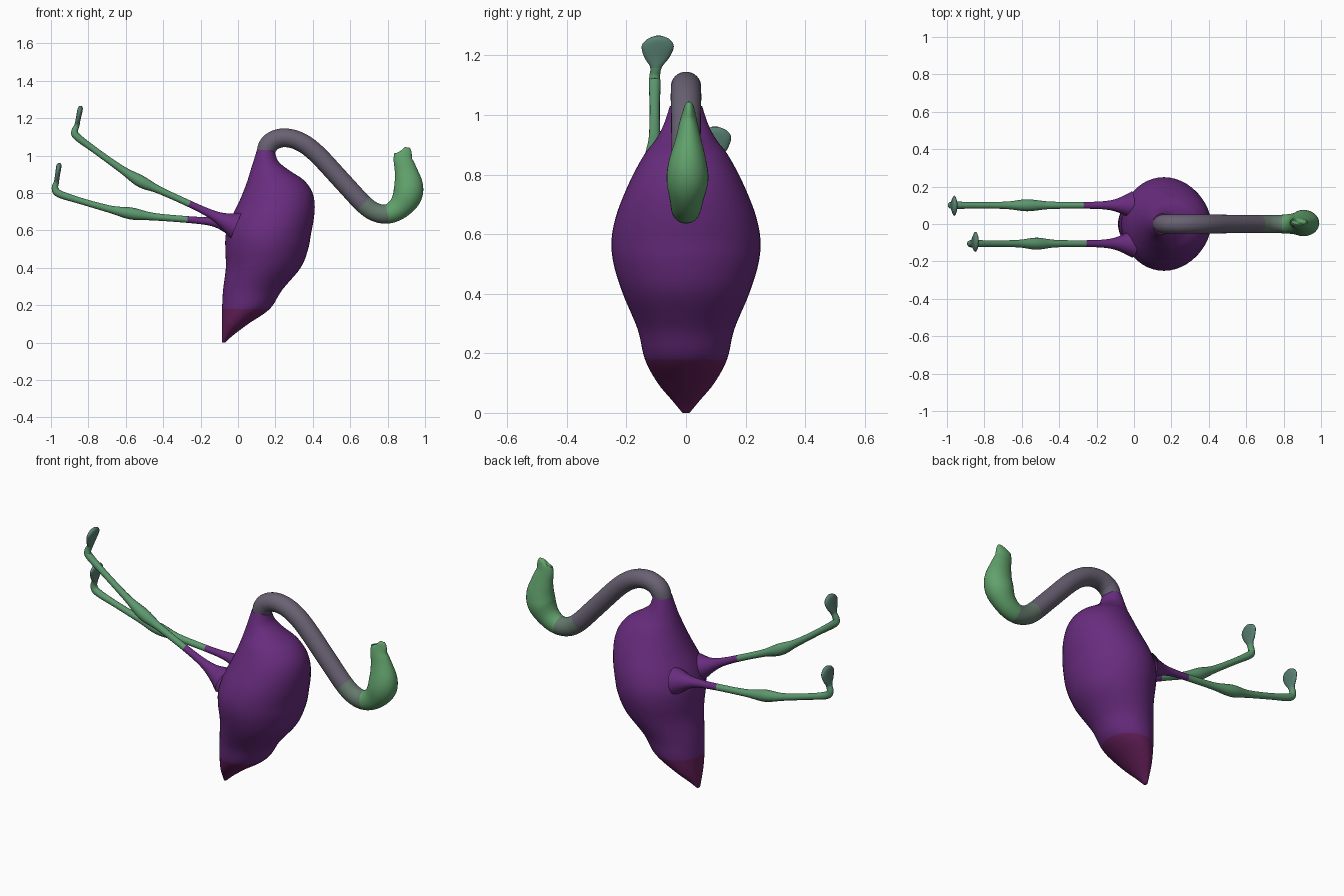
import bpy, bmesh, math
from mathutils import Vector


def material(name, rgb):
    m = bpy.data.materials.new(name)
    m.diffuse_color = (*rgb, 1)
    return m


purple = material("purple", (0.14, 0.025, 0.21))
magenta = material("magenta", (0.14, 0.015, 0.11))
grey = material("grey_violet", (0.14, 0.12, 0.17))
grey_green = material("grey_green", (0.13, 0.19, 0.15))
green = material("green", (0.12, 0.36, 0.15))
leg_green = material("leg_green", (0.11, 0.32, 0.16))
teal = material("teal", (0.10, 0.22, 0.17))


def catmull(a, b, c, d, t):
    return [0.5 * (2 * q + (r - p) * t + (2 * p - 5 * q + 4 * r - s) * t * t
                   + (3 * q - p - 3 * r + s) * t ** 3)
            for p, q, r, s in zip(a, b, c, d)]


def loft(name, stations, bands, sides=24, steps=5, level=False, cap_start=False, cap_end=True):
    """Smooth tube through stations (x, y, z, in-plane radius, y radius);
    bands = [(first station, material)], level keeps every ring horizontal."""
    pts = [stations[0]] + stations + [stations[-1]]
    rows, owner = [], []
    for i in range(len(stations) - 1):
        for k in range(steps):
            rows.append(catmull(*pts[i:i + 4], k / steps))
            owner.append(i)
    rows.append(list(stations[-1]))
    bm = bmesh.new()
    rings = []
    for i, r in enumerate(rows):
        a, b = rows[max(i - 1, 0)], rows[min(i + 1, len(rows) - 1)]
        t = Vector((0, 0, 1)) if level else Vector((b[0] - a[0], 0, b[2] - a[2])).normalized()
        n = Vector((t.z, 0, -t.x))
        ring = []
        for s in range(sides):
            u = 2 * math.pi * s / sides
            p = Vector(r[:3]) + n * r[3] * math.cos(u) + Vector((0, r[4] * math.sin(u), 0))
            ring.append(bm.verts.new(p))
        rings.append(ring)
    for i, (r0, r1) in enumerate(zip(rings, rings[1:])):
        slot = max(k for k, (first, _) in enumerate(bands) if first <= owner[i])
        for s in range(sides):
            j = (s + 1) % sides
            bm.faces.new((r0[s], r0[j], r1[j], r1[s])).material_index = slot
    if cap_start:
        bm.faces.new(rings[0])
    if cap_end:
        bm.faces.new(rings[-1]).material_index = len(bands) - 1
    bmesh.ops.recalc_face_normals(bm, faces=bm.faces)
    me = bpy.data.meshes.new(name)
    bm.to_mesh(me)
    bm.free()
    for _, m in bands:
        me.materials.append(m)
    for p in me.polygons:
        p.use_smooth = True
    ob = bpy.data.objects.new(name, me)
    bpy.context.collection.objects.link(ob)
    return ob


# Body: (z, back x, front x, half width)
profile = [
    (0.00, -0.085, -0.07, 0.012), (0.04, -0.086, -0.025, 0.045),
    (0.10, -0.085, 0.055, 0.095), (0.18, -0.085, 0.17, 0.138),
    (0.28, -0.08, 0.235, 0.162), (0.40, -0.065, 0.335, 0.212),
    (0.50, -0.068, 0.375, 0.243), (0.58, -0.065, 0.39, 0.25),
    (0.66, -0.04, 0.405, 0.235), (0.74, 0.00, 0.41, 0.205),
    (0.81, 0.03, 0.395, 0.172), (0.87, 0.052, 0.35, 0.138),
    (0.92, 0.067, 0.275, 0.10), (0.97, 0.083, 0.215, 0.074),
    (1.03, 0.101, 0.195, 0.054)]
loft("body", [((a + b) / 2, 0, z, (b - a) / 2, w) for z, a, b, w in profile],
     [(0, magenta), (3, purple)], sides=48, level=True, cap_start=True, cap_end=False)

# Neck, head and bill in one sweep
loft("neck_and_head", [
    (0.143, 0, 0.99, 0.045, 0.045), (0.157, 0, 1.045, 0.051, 0.051),
    (0.19, 0, 1.08, 0.051, 0.051), (0.25, 0, 1.095, 0.05, 0.051),
    (0.33, 0, 1.075, 0.05, 0.051), (0.42, 0, 1.01, 0.05, 0.05),
    (0.56, 0, 0.86, 0.05, 0.049), (0.67, 0, 0.742, 0.05, 0.048),
    (0.735, 0, 0.697, 0.05, 0.048), (0.80, 0, 0.688, 0.052, 0.05),
    (0.86, 0.002, 0.72, 0.062, 0.057), (0.903, 0.005, 0.78, 0.077, 0.07),
    (0.912, 0.005, 0.84, 0.077, 0.064), (0.897, 0.008, 0.92, 0.06, 0.043),
    (0.882, 0.008, 0.975, 0.05, 0.03), (0.882, 0.01, 1.015, 0.046, 0.02),
    (0.878, 0.01, 1.028, 0.036, 0.014), (0.876, 0.01, 1.031, 0.01, 0.004)],
    [(0, grey), (7, grey_green), (9, green)], sides=32)


# Legs: the foot stands across the end of the shank as a flat webbed fan
def leg(name, y, path, foot):
    radii = [0.075, 0.04, 0.023, 0.018, 0.02, 0.032, 0.02, 0.017, 0.02, 0.018]
    rows = [(x, y, z, r, r) for (x, z), r in zip(path, radii)]
    x, z, dx, fy = foot
    for f, thick, wide in [(0.35, 0.014, 0.02), (0.55, 0.013, 0.042), (0.78, 0.014, 0.054),
                           (0.93, 0.013, 0.038), (1.0, 0.006, 0.012)]:
        rows.append((x + dx * f, y + (fy - y) * f, z + 0.16 * f, thick, wide))
    loft(name, rows, [(0, purple), (3, leg_green), (10, teal)], sides=16)


leg("raised_leg", -0.105,
    [(-0.01, 0.625), (-0.08, 0.655), (-0.15, 0.69), (-0.26, 0.742), (-0.42, 0.815),
     (-0.52, 0.862), (-0.62, 0.925), (-0.76, 1.025), (-0.86, 1.10), (-0.873, 1.13)],
    (-0.873, 1.105, 0.033, -0.092))
leg("lower_leg", 0.10,
    [(-0.01, 0.625), (-0.08, 0.638), (-0.15, 0.648), (-0.27, 0.658), (-0.45, 0.673),
     (-0.57, 0.69), (-0.68, 0.712), (-0.84, 0.757), (-0.955, 0.795), (-0.978, 0.825)],
    (-0.98, 0.80, 0.025, 0.097))
